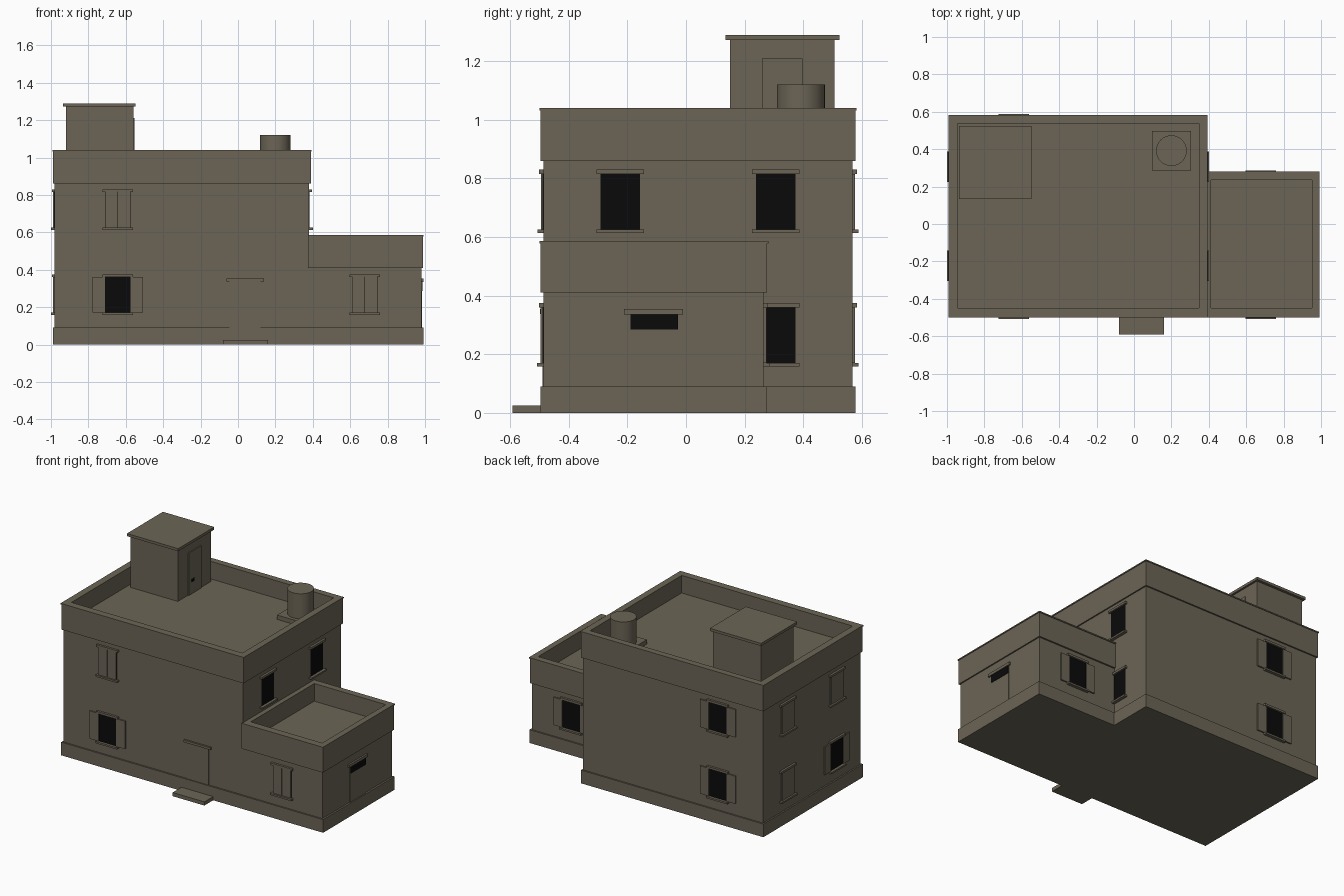
import bpy, bmesh, math

if "Cube" in bpy.data.objects:
    bpy.data.objects.remove(bpy.data.objects["Cube"])


def material(name, rgb):
    m = bpy.data.materials.new(name)
    m.diffuse_color = (*rgb, 1)
    m.use_nodes = True
    m.node_tree.nodes["Principled BSDF"].inputs["Base Color"].default_value = m.diffuse_color
    return m


STONE = material("brown_plaster", (0.150, 0.130, 0.093))
BLACK = material("black_opening", (0.003, 0.003, 0.003))


def finish(bm, name, mat):
    me = bpy.data.meshes.new(name)
    bm.to_mesh(me)
    bm.free()
    ob = bpy.data.objects.new(name, me)
    me.materials.append(mat)
    bpy.context.collection.objects.link(ob)
    return ob


def box(name, x0, x1, y0, y1, z0, z1, mat=STONE):
    bm = bmesh.new()
    bmesh.ops.create_cube(bm, size=1)
    for v in bm.verts:
        v.co = (x0 if v.co.x < 0 else x1, y0 if v.co.y < 0 else y1,
                z0 if v.co.z < 0 else z1)
    return finish(bm, name, mat)


def ring(name, outer, inner, z0, z1):
    """Rectangular parapet frame, open in the middle."""
    bm = bmesh.new()
    loops = []
    for (x0, x1, y0, y1), z in ((outer, z0), (outer, z1), (inner, z1), (inner, z0)):
        loops.append([bm.verts.new((x, y, z)) for x, y in
                      ((x0, y0), (x1, y0), (x1, y1), (x0, y1))])
    for a in range(4):
        la, lb = loops[a], loops[(a + 1) % 4]
        for i in range(4):
            j = (i + 1) % 4
            bm.faces.new((la[i], la[j], lb[j], lb[i]))
    bmesh.ops.recalc_face_normals(bm, faces=bm.faces)
    return finish(bm, name, STONE)


def plate(name, side, wall, u0, u1, z0, z1, out, mat=STONE):
    """Plate on a wall: side is 'x' or 'y' with sign, out is how far it stands out."""
    s = -1 if side[0] == '-' else 1
    a, b = sorted((wall - s * 0.003, wall + s * out))
    if side[1] == 'x':
        return box(name, a, b, u0, u1, z0, z1, mat)
    return box(name, u0, u1, a, b, z0, z1, mat)


def window(name, side, wall, u, z, style):
    w, h = 0.067, 0.19
    plate(name + "_pane", side, wall, u - w, u + w, z, z + h, 0.003, BLACK)
    plate(name + "_sill", side, wall, u - w - 0.014, u + w + 0.014, z - 0.012, z, 0.021)
    plate(name + "_lintel", side, wall, u - w - 0.014, u + w + 0.014, z + h, z + h + 0.015, 0.015)
    for k in (-1, 1):
        if style == "closed":
            a, b = sorted((u + k * 0.001, u + k * (w - 0.001)))
        elif style == "open":
            a, b = sorted((u + k * w, u + k * 2 * w))
        else:
            continue
        plate(name + "_shutter", side, wall, a, b, z, z + h, 0.009)


# Main block: plinth, walls, parapet with thin cap
box("main_base", -0.99, 0.39, -0.497, 0.578, 0, 0.09)
box("main_walls", -0.98, 0.38, -0.486, 0.568, 0.09, 0.92)
inner = (-0.945, 0.348, -0.45, 0.538)
ring("main_parapet", (-0.989, 0.389, -0.496, 0.578), inner, 0.86, 1.032)
ring("main_parapet_cap", (-0.993, 0.393, -0.5, 0.582), inner, 1.032, 1.04)

# Side annex
box("annex_base", 0.37, 0.992, -0.497, 0.276, 0, 0.09)
box("annex_walls", 0.37, 0.98, -0.487, 0.265, 0.09, 0.465)
inner = (0.412, 0.952, -0.45, 0.236)
ring("annex_parapet", (0.375, 0.989, -0.496, 0.276), inner, 0.41, 0.578)
ring("annex_parapet_cap", (0.375, 0.993, -0.5, 0.281), inner, 0.578, 0.586)

# Roof stair house with slab and door
box("stair_house", -0.92, -0.56, 0.15, 0.506, 0.9, 1.272)
box("stair_house_slab", -0.935, -0.547, 0.135, 0.524, 1.272, 1.29)
plate("stair_house_door", "+x", -0.56, 0.26, 0.398, 0.92, 1.21, 0.006)
plate("stair_house_latch", "+x", -0.56, 0.29, 0.32, 1.0, 1.02, 0.008, BLACK)

# Water tank on a slab
box("tank_slab", 0.095, 0.305, 0.287, 0.497, 0.91, 0.95)
bm = bmesh.new()
bmesh.ops.create_cone(bm, cap_ends=True, segments=32, radius1=0.082, radius2=0.082, depth=0.18)
bmesh.ops.translate(bm, verts=bm.verts, vec=(0.2, 0.392, 1.031))
tank = finish(bm, "water_tank", STONE)
for p in tank.data.polygons:
    p.use_smooth = abs(p.normal.z) < 0.5
bpy.context.view_layer.objects.active = tank
tank.select_set(True)
bpy.ops.object.shade_smooth_by_angle()

# Front door, lintel and step
plate("front_door", "-y", -0.486, -0.045, 0.12, 0.09, 0.338, 0.004)
plate("front_door_lintel", "-y", -0.486, -0.062, 0.14, 0.338, 0.354, 0.012)
box("front_step", -0.08, 0.16, -0.592, -0.48, 0, 0.025)

# Annex door, partly dark at the top
plate("annex_door", "+x", 0.98, -0.195, -0.027, 0.09, 0.335, 0.004)
plate("annex_door_lintel", "+x", 0.98, -0.212, -0.01, 0.335, 0.354, 0.012)
plate("annex_door_gap", "+x", 0.98, -0.19, -0.027, 0.285, 0.335, 0.006, BLACK)

# Windows on all sides
LOW, HIGH = 0.17, 0.625
window("front_low_window", "-y", -0.486, -0.643, LOW, "open")
window("front_high_window", "-y", -0.486, -0.643, HIGH, "closed")
window("annex_front_window", "-y", -0.487, 0.678, LOW, "closed")
window("annex_back_window", "+y", 0.265, 0.678, LOW, "open")
for z in (LOW, HIGH):
    window("back_window", "+y", 0.568, -0.643, z, "open")
window("right_low_window", "+x", 0.38, 0.306, LOW, "bare")
for u in (-0.224, 0.306):
    window("right_high_window", "+x", 0.38, u, HIGH, "bare")
    window("left_high_window", "-x", -0.98, u, HIGH, "closed")
    window("left_low_window", "-x", -0.98, u, LOW, "open" if u < 0 else "closed")
